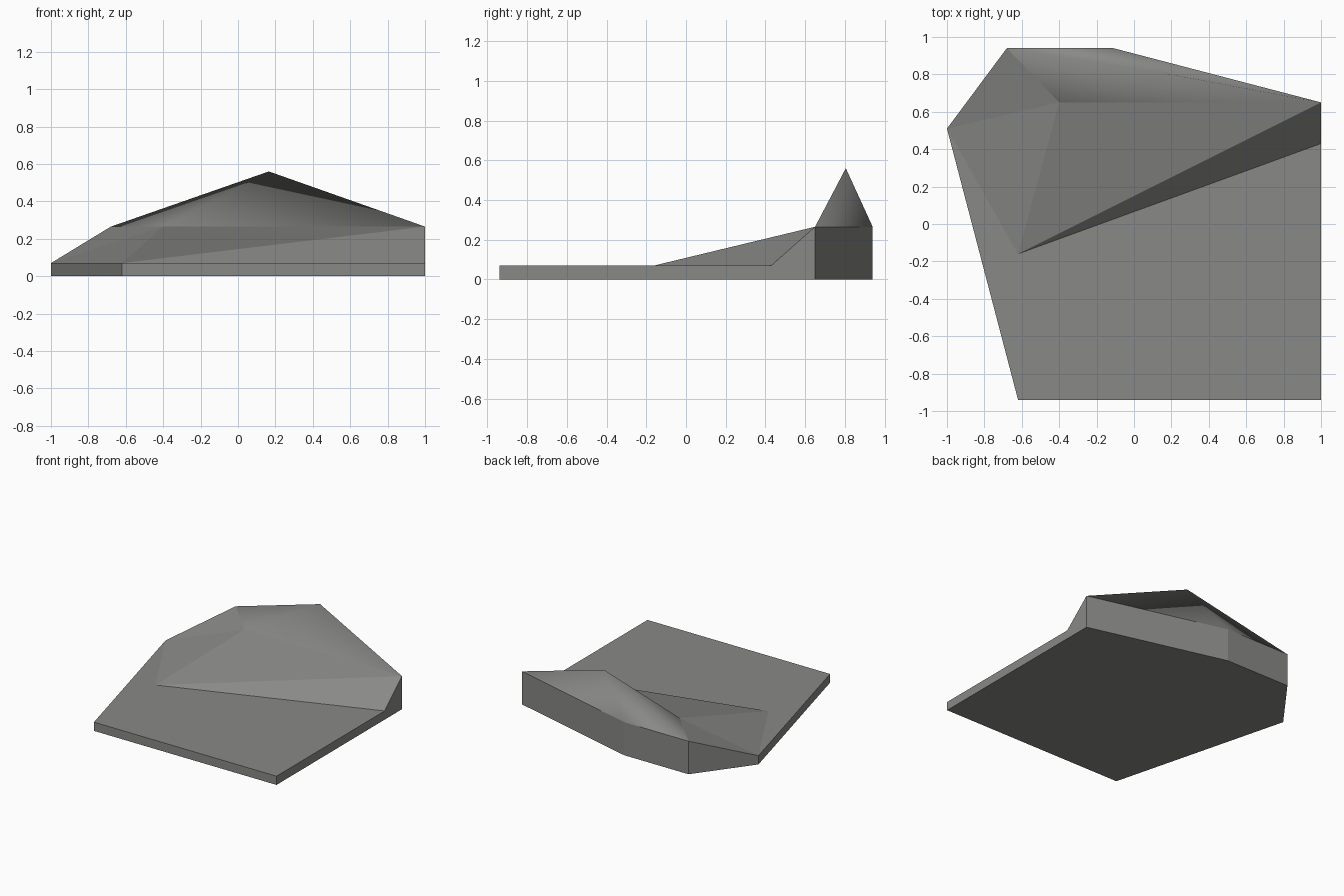
import bpy

if "Cube" in bpy.data.objects:
    bpy.data.objects.remove(bpy.data.objects["Cube"])

# One flat warm grey for the whole model
stone = bpy.data.materials.new("warm_grey_stone")
stone.diffuse_color = (0.25, 0.25, 0.24, 1)
stone.use_nodes = True
stone.node_tree.nodes["Principled BSDF"].inputs["Base Color"].default_value = stone.diffuse_color

SLAB, SHELF, PEAK = 0.07, 0.265, 0.56

# Named corner points of the terrain (top surface)
P = {
    "front_left": (-0.62, -0.94, SLAB),
    "front_right": (1.0, -0.94, SLAB),
    "ramp_foot_right": (1.0, 0.43, SLAB),
    "shelf_right": (1.0, 0.65, SHELF),
    "shelf_back": (-0.11, 0.94, SHELF),
    "shelf_left": (-0.68, 0.94, SHELF),
    "left": (-1.0, 0.51, SLAB),
    "ramp_foot": (-0.62, -0.16, SLAB),
    "shelf_inner": (-0.40, 0.65, SHELF),
    "summit": (0.165, 0.805, PEAK),
}


def make_part(name, faces, smooth=False):
    """Build a mesh object from faces given as lists of points."""
    verts = list(dict.fromkeys(p for f in faces for p in f))
    mesh = bpy.data.meshes.new(name)
    mesh.from_pydata(verts, [], [[verts.index(p) for p in f] for f in faces])
    mesh.update()
    mesh.materials.append(stone)
    mesh.polygons.foreach_set("use_smooth", [smooth] * len(faces))
    obj = bpy.data.objects.new(name, mesh)
    bpy.context.collection.objects.link(obj)
    return obj


def tri(*names):
    return [P[n] for n in names]


# Ground slab: outer rim, counter-clockwise seen from above
rim = tri("front_left", "front_right", "ramp_foot_right", "shelf_right",
          "shelf_back", "shelf_left", "left")


def ground(p):
    return (p[0], p[1], 0.0)


faces = [[ground(p) for p in reversed(rim)]]
for a, b in zip(rim, rim[1:] + rim[:1]):
    faces.append([ground(a), ground(b), b, a])

# Flat lower terrace and the ramp facets rising to the shelf
faces += [
    tri("front_left", "front_right", "ramp_foot_right", "ramp_foot", "left"),
    tri("ramp_foot", "ramp_foot_right", "shelf_right"),
    tri("ramp_foot", "shelf_right", "shelf_inner"),
    tri("left", "ramp_foot", "shelf_inner"),
    tri("left", "shelf_inner", "shelf_left"),
]
make_part("terrain_slab", faces)

# Smooth-shaded hill standing on the shelf
base = ["shelf_inner", "shelf_right", "shelf_back", "shelf_left"]
make_part("hill", [tri(a, b, "summit") for a, b in zip(base, base[1:] + base[:1])],
          smooth=True)
